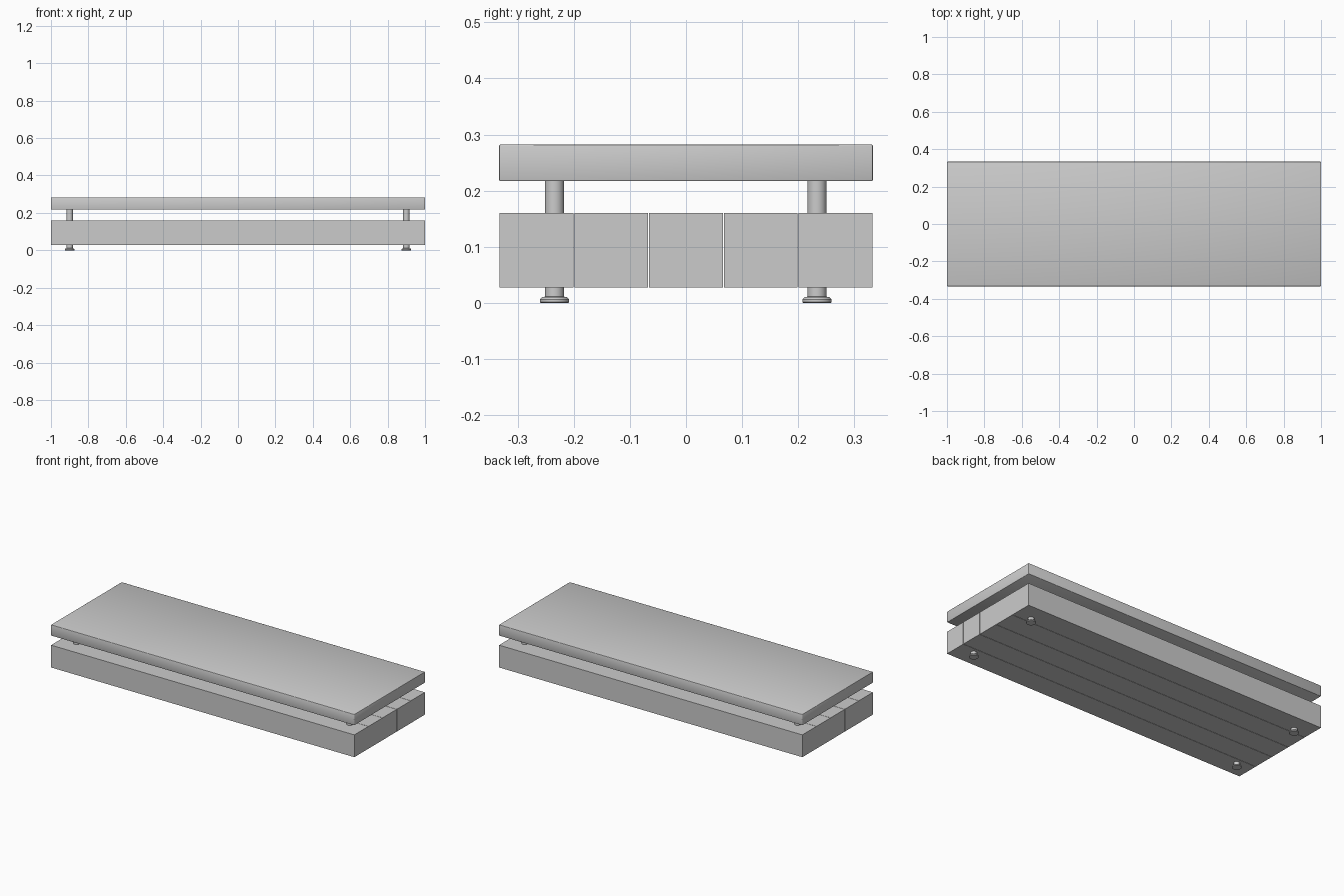
import bpy, bmesh
from mathutils import Matrix

cube = bpy.data.objects.get("Cube")
if cube:
    bpy.data.objects.remove(cube)

# Single plain grey material
grey = bpy.data.materials.new("plain_grey")
grey.use_nodes = True
COLOUR = (0.6, 0.6, 0.6, 1)
grey.diffuse_color = COLOUR
grey.node_tree.nodes["Principled BSDF"].inputs["Base Color"].default_value = COLOUR


def add_object(name, bm, smooth=False):
    bmesh.ops.recalc_face_normals(bm, faces=bm.faces)
    for face in bm.faces:
        face.smooth = smooth
    mesh = bpy.data.meshes.new(name)
    bm.to_mesh(mesh)
    bm.free()
    mesh.materials.append(grey)
    obj = bpy.data.objects.new(name, mesh)
    bpy.context.collection.objects.link(obj)
    return obj


def box(name, size, y, z, bevel=0):
    bm = bmesh.new()
    bmesh.ops.create_cube(bm, size=1, matrix=Matrix.Translation((0, y, z)) @ Matrix.Diagonal((*size, 1)))
    if bevel:
        bmesh.ops.bevel(bm, geom=bm.edges[:], offset=bevel, segments=2, profile=0.5, affect='EDGES')
    return add_object(name, bm, smooth=bool(bevel))


def turned(name, profile, x, y, sides=32):
    # Closed turned solid from (radius, height) pairs
    bm = bmesh.new()
    points = [(0, profile[0][1])] + profile + [(0, profile[-1][1])]
    verts = [bm.verts.new((r, 0, z)) for r, z in points]
    edges = [bm.edges.new(pair) for pair in zip(verts, verts[1:])]
    bmesh.ops.spin(bm, geom=verts + edges, cent=(0, 0, 0), axis=(0, 0, 1),
                   angle=6.283185307, steps=sides)
    bmesh.ops.remove_doubles(bm, verts=bm.verts, dist=1e-5)
    obj = add_object(name, bm)
    obj.location = (x, y, 0)
    bpy.ops.object.select_all(action='DESELECT')
    obj.select_set(True)
    bpy.context.view_layer.objects.active = obj
    bpy.ops.object.shade_smooth_by_angle()


# Upper slab with softened edges
box("top_slab", (2, 0.666, 0.065), 0, 0.2495, bevel=0.002)

# Five long beams side by side with hairline gaps
PITCH = 0.1333
for i in range(5):
    box(f"base_beam_{i + 1}", (2, PITCH - 0.002, 0.133), (i - 2) * PITCH, 0.0935)

# Corner posts passing through the beams, each on a flanged foot
for side, x in (("right", -0.9), ("left", 0.9)):
    for end, y in (("front", -0.2345), ("back", 0.2335)):
        turned(f"{end}_{side}_post", [(0.017, 0.01), (0.017, 0.218)], x, y)
        turned(f"{end}_{side}_foot",
               [(0.025, 0), (0.026, 0.001), (0.026, 0.006), (0.022, 0.010), (0.017, 0.011)], x, y)
